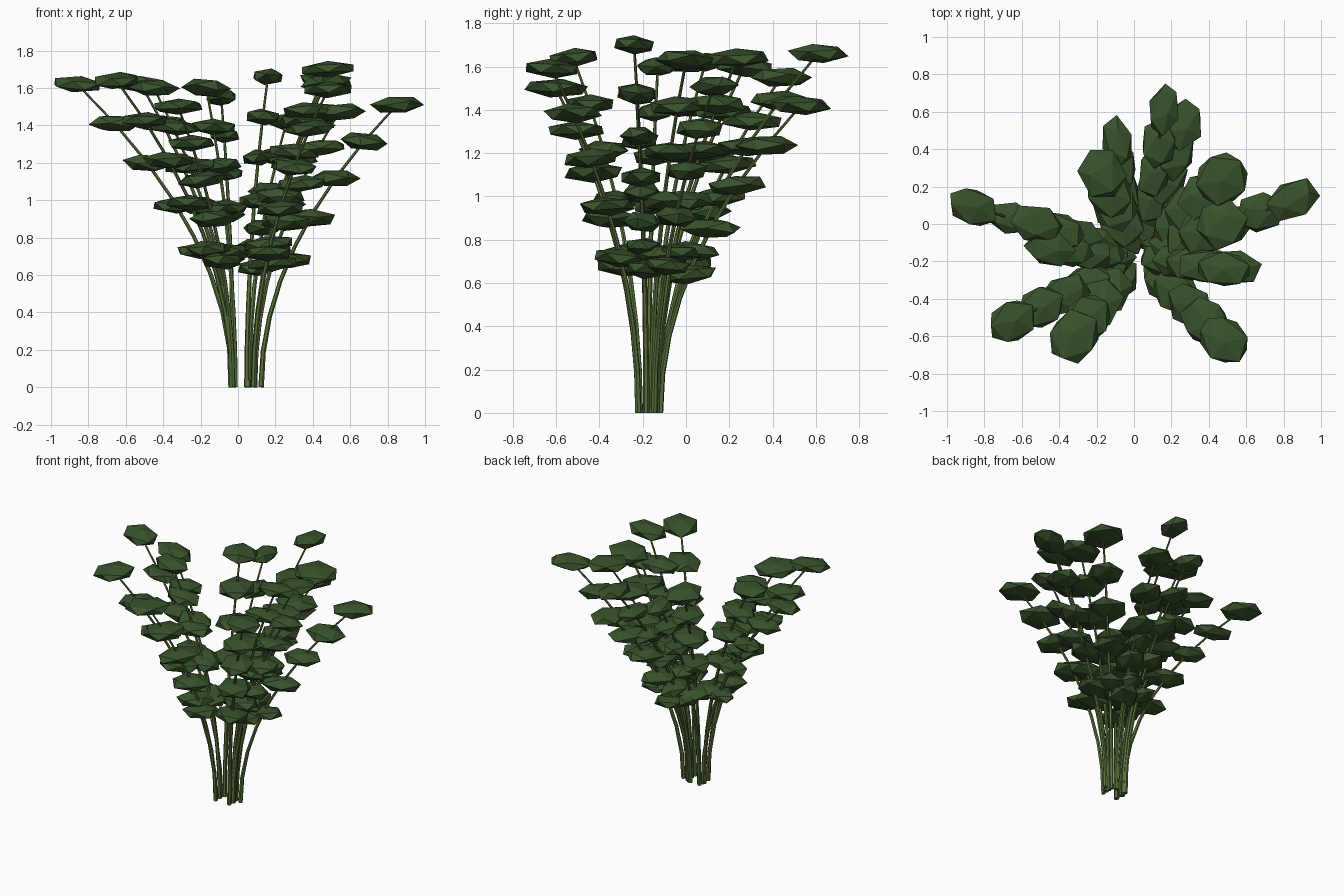
import bpy, bmesh, math, random
from mathutils import Vector, Matrix

if "Cube" in bpy.data.objects:
    bpy.data.objects.remove(bpy.data.objects["Cube"])

random.seed(7)


def material(name, color):
    m = bpy.data.materials.new(name)
    m.diffuse_color = color
    m.use_nodes = True
    m.node_tree.nodes["Principled BSDF"].inputs["Base Color"].default_value = m.diffuse_color
    return m


leaf_mat = material("leaf_green", (0.04, 0.085, 0.025, 1))
stem_mat = material("stem_green", (0.10, 0.17, 0.045, 1))

# stem tips: x, y, z, half-width of the leaves
TIPS = [
    (-0.86, 0.09, 1.62, 0.09), (-0.65, -0.52, 1.64, 0.105),
    (-0.32, -0.60, 1.50, 0.12), (0.48, -0.62, 1.59, 0.12),
    (0.48, -0.24, 1.70, 0.09), (0.54, -0.23, 1.47, 0.09),
    (0.85, 0.13, 1.51, 0.10), (0.47, 0.24, 1.64, 0.13),
    (0.47, 0.00, 1.63, 0.12), (0.16, 0.61, 1.66, 0.085),
    (0.26, 0.53, 1.42, 0.11), (-0.09, 0.44, 1.55, 0.085),
    (-0.17, 0.27, 1.60, 0.12), (-0.52, 0.00, 1.62, 0.10),
    (-0.45, -0.13, 1.60, 0.09),
]
LEAF_STEPS = (0.45, 0.60, 0.74, 0.87, 1.0)


def stem_point(base, tip, t):
    # rises evenly while bending outwards
    return Vector((base.x + (tip.x - base.x) * t ** 2,
                   base.y + (tip.y - base.y) * t ** 2, tip.z * t))


def add_stem(name, base, tip):
    cu = bpy.data.curves.new(name, 'CURVE')
    cu.dimensions = '3D'
    cu.bevel_depth = 0.015
    cu.bevel_resolution = 1
    cu.use_fill_caps = True
    sp = cu.splines.new('POLY')
    n = 9
    sp.points.add(n - 1)
    for i, p in enumerate(sp.points):
        t = i / (n - 1)
        p.co = (*stem_point(base, tip, t), 1)
        p.radius = 1 - 0.6 * t
    sp.use_smooth = False
    cu.materials.append(stem_mat)
    bpy.context.collection.objects.link(bpy.data.objects.new(name, cu))


def add_leaf(bm, pos, heading, half_len, half_wid):
    # flattened 20-sided blob, randomly turned, then fitted to the leaf size
    vs = bmesh.ops.create_icosphere(bm, subdivisions=1, radius=1)['verts']
    turn = (Matrix.Rotation(random.uniform(0, 6.28), 3, 'Z')
            @ Matrix.Rotation(random.uniform(0, 0.6), 3, 'X'))
    for v in vs:
        v.co = turn @ v.co
    top = [max(abs(v.co[k]) for v in vs) for k in range(3)]
    place = (Matrix.Translation(pos) @ Matrix.Rotation(heading, 4, 'Z')
             @ Matrix.Rotation(random.uniform(-0.1, 0.1), 4, 'Y')
             @ Matrix.Rotation(random.uniform(-0.1, 0.1), 4, 'X'))
    size = (half_len, half_wid, 0.044)
    for v in vs:
        v.co = place @ Vector([v.co[k] / top[k] * size[k] for k in range(3)])


for i, (x, y, z, wid) in enumerate(TIPS):
    tip = Vector((x, y, z))
    # bases: a left clump and a right clump
    bx = random.uniform(-0.04, -0.012) if x < -0.05 else 0.03 + 0.11 * min(x, 0.85)
    by = -0.17 + 0.05 * max(-1, min(1, (y + 0.1) * 2))
    base = Vector((bx, by, 0))
    add_stem(f"stem_{i + 1}", base, tip)

    # leaves spaced up the stem
    bm = bmesh.new()
    heading = math.atan2(y - by, x - bx)
    for t in LEAF_STEPS:
        s = 0.85 + 0.15 * t
        add_leaf(bm, stem_point(base, tip, t), heading + random.uniform(-0.12, 0.12),
                 0.14 * s, wid * s)
    me = bpy.data.meshes.new(f"leaves_{i + 1}")
    bm.to_mesh(me)
    bm.free()
    me.materials.append(leaf_mat)
    bpy.context.collection.objects.link(bpy.data.objects.new(f"leaves_{i + 1}", me))
